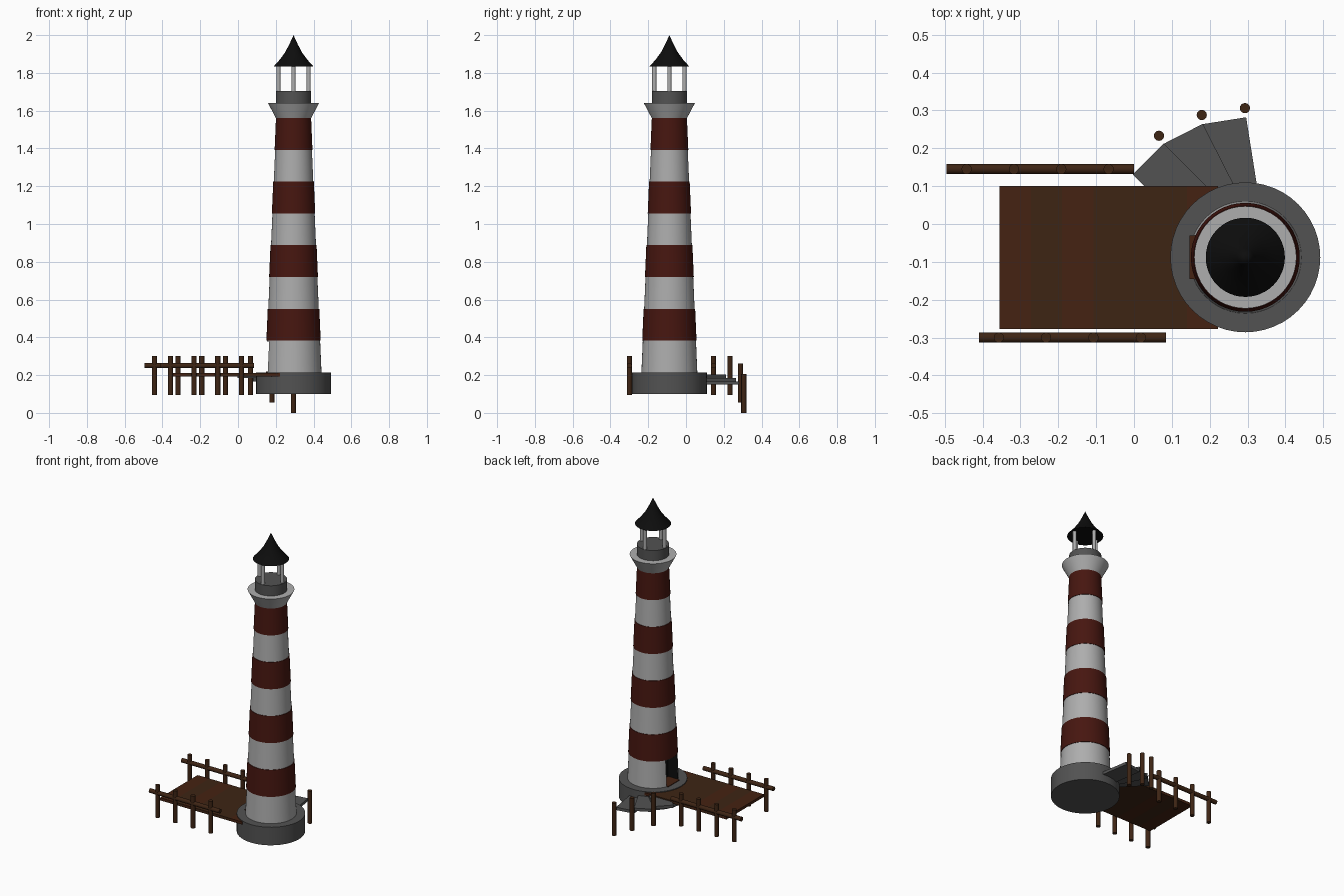
import bpy, bmesh, math
from mathutils import Vector, Matrix

if "Cube" in bpy.data.objects:
    bpy.data.objects.remove(bpy.data.objects["Cube"])

CX, CY = 0.294, -0.088          # tower axis

def mat(name, c):
    m = bpy.data.materials.new(name)
    m.diffuse_color = (*c, 1)
    m.use_nodes = True
    m.node_tree.nodes["Principled BSDF"].inputs["Base Color"].default_value = m.diffuse_color
    return m

WHITE = mat("white_paint", (0.42, 0.42, 0.42))
RED = mat("red_paint", (0.062, 0.008, 0.005))
STONE = mat("stone", (0.085, 0.085, 0.085))
BLACK = mat("black", (0.004, 0.004, 0.004))
WOOD = mat("wood", (0.048, 0.018, 0.007))
WOOD2 = mat("wood_red", (0.06, 0.016, 0.006))

def finish(name, bm, m, smooth=False):
    bmesh.ops.recalc_face_normals(bm, faces=bm.faces)
    me = bpy.data.meshes.new(name)
    bm.to_mesh(me)
    bm.free()
    if m:
        me.materials.append(m)
    ob = bpy.data.objects.new(name, me)
    bpy.context.collection.objects.link(ob)
    if smooth:
        bpy.context.view_layer.objects.active = ob
        ob.select_set(True)
        bpy.ops.object.shade_smooth_by_angle(angle=math.radians(30))
        ob.select_set(False)
    return ob

def lathe(name, prof, m, x=CX, y=CY, n=48):
    """Closed solid of revolution from (radius, z) points, bottom to top."""
    bm = bmesh.new()
    rings = []
    for r, z in prof:
        k = 1 if r == 0 else n
        rings.append([bm.verts.new((x + r * math.cos(2 * math.pi * i / n),
                                    y + r * math.sin(2 * math.pi * i / n), z)) for i in range(k)])
    for a, b in zip(rings, rings[1:]):
        for i in range(n):
            j = (i + 1) % n
            vs = [a[i], a[j]] + ([b[0]] if len(b) == 1 else [b[j], b[i]])
            bm.faces.new(vs)
    for ring in (rings[0], rings[-1]):
        if len(ring) > 1:
            bm.faces.new(ring)
    return finish(name, bm, m, True)

def box(name, lo, hi, m, xf=Matrix()):
    bm = bmesh.new()
    lo, hi = Vector(lo), Vector(hi)
    bmesh.ops.create_cube(bm, size=1, matrix=xf @ Matrix.Translation((lo + hi) / 2)
                          @ Matrix.Diagonal((*(hi - lo), 1)))
    return finish(name, bm, m)

def rod(name, a, b, r, m, n=16):
    a, b = Vector(a), Vector(b)
    d = b - a
    bm = bmesh.new()
    bmesh.ops.create_cone(bm, cap_ends=True, segments=n, radius1=r, radius2=r, depth=d.length,
                          matrix=Matrix.Translation((a + b) / 2)
                          @ d.to_track_quat('Z', 'Y').to_matrix().to_4x4())
    return finish(name, bm, m, True)

# stone base
lathe("base", [(0.198, 0.10), (0.198, 0.215)], STONE)

# tapered tower with alternating bands
def tower_r(z):
    return 0.148 - 0.058 * (z - 0.215) / 1.345

for i in range(8):
    z0, z1 = 0.215 + i * 1.345 / 8, 0.215 + (i + 1) * 1.345 / 8
    e = 0.003 * (i % 2)
    ob = lathe(f"tower_band_{i}", [(tower_r(z0) + e, z0), (tower_r(z1) + e, z1)],
               RED if i % 2 else WHITE)
    if i == 0:
        lowest = ob

# doorway cut into the lowest band, facing the deck, with a dark inside
cut = box("door_cutter", (0.10, CY - 0.057, 0.19), (0.24, CY + 0.057, 0.379), BLACK)
cut.hide_render = True
cut.hide_set(True)
mod = lowest.modifiers.new("doorway", 'BOOLEAN')
mod.object = cut
mod.solver = 'EXACT'
mod.material_mode = 'TRANSFER'
box("door", (0.228, CY - 0.057, 0.215), (0.24, CY + 0.057, 0.379), BLACK)
box("threshold", (0.147, CY - 0.057, 0.213), (0.228, CY + 0.057, 0.219), WOOD2)

# gallery, lantern room and roof
lathe("gallery", [(0.093, 1.56), (0.135, 1.64)], WHITE)
lathe("lantern_base", [(0.093, 1.635), (0.093, 1.705)], STONE)
for i in range(4):
    a = i * math.pi / 2
    x, y = CX + 0.08 * math.cos(a), CY + 0.08 * math.sin(a)
    rod(f"lantern_post_{i}", (x, y, 1.70), (x, y, 1.845), 0.011, WHITE)
lathe("roof", [(0.1045, 1.835), (0.073, 1.87), (0.045, 1.908), (0.022, 1.952), (0, 2.0)], BLACK)

# plank deck
for i in range(7):
    x0 = -0.355 + i * 0.0825
    box(f"deck_plank_{i}", (x0, -0.277, 0.193), (x0 + 0.0825, 0.10, 0.21),
        WOOD2 if i in (0, 2, 6) else WOOD)

# deck railings
for side, y, x0 in (("back", 0.145, -0.495), ("front", -0.30, -0.41)):
    rod(f"{side}_rail", (x0, y, 0.25), (x0 + 0.495, y, 0.25), 0.0135, WOOD)
    for i in range(4):
        x = x0 + 0.053 + i * 0.125
        rod(f"{side}_rail_post_{i}", (x, y, 0.095), (x, y, 0.30), 0.0135, WOOD)

# stone steps curving round the base, with a post beside each
for i, (px, py, pz) in enumerate([(0.066, 0.233, 0.095), (0.179, 0.288, 0.055), (0.293, 0.306, 0.0)]):
    xf = Matrix.Translation((CX, CY, 0)) @ Matrix.Rotation(math.radians(135 - 18 * i), 4, 'Z')
    top = 0.203 - 0.018 * i
    box(f"step_{i}", (0.17, -0.06, top - 0.018), (0.365, 0.056, top), STONE, xf)
    rod(f"step_post_{i}", (px, py, pz), (px, py, pz + 0.207), 0.0135, WOOD)
